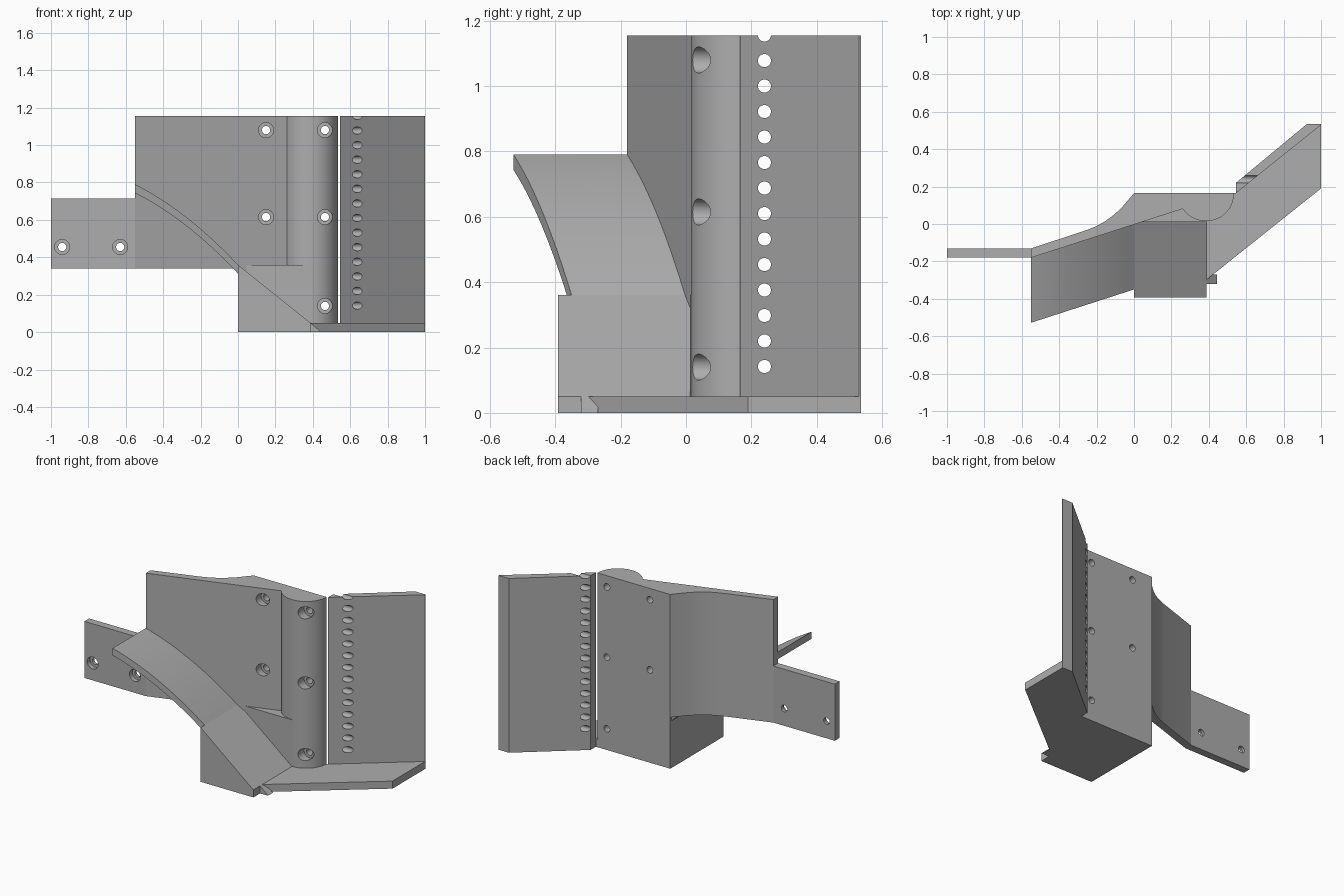
import bpy, bmesh, math
from mathutils import Matrix

cube = bpy.data.objects.get("Cube")
if cube:
    bpy.data.objects.remove(cube, do_unlink=True)

grey = bpy.data.materials.new("plain grey")
grey.use_nodes = True
GREY = (0.42, 0.42, 0.42, 1)
grey.diffuse_color = GREY
grey.node_tree.nodes["Principled BSDF"].inputs["Base Color"].default_value = GREY
TOP = 1.155
FLOOR = 0.05


def finish(name, bm):
    bmesh.ops.recalc_face_normals(bm, faces=bm.faces[:])
    mesh = bpy.data.meshes.new(name)
    bm.to_mesh(mesh)
    bm.free()
    mesh.materials.append(grey)
    ob = bpy.data.objects.new(name, mesh)
    bpy.context.collection.objects.link(ob)
    return ob


def prism(name, outline, lo, hi, axis="z"):
    """Extrude an outline along z (x, y points) or along y (x, z points)."""
    bm = bmesh.new()
    put = (lambda a, b, h: (a, b, h)) if axis == "z" else (lambda a, b, h: (a, h, b))
    face = bm.faces.new([bm.verts.new(put(a, b, lo)) for a, b in outline])
    new = bmesh.ops.extrude_face_region(bm, geom=[face])["geom"]
    move = (0, 0, hi - lo) if axis == "z" else (0, hi - lo, 0)
    bmesh.ops.translate(bm, vec=move, verts=[v for v in new if isinstance(v, bmesh.types.BMVert)])
    return finish(name, bm)


def rect(x0, x1, a0, a1):
    return [(x0, a0), (x1, a0), (x1, a1), (x0, a1)]


def rod(centre, radius, length, axis):
    bm = bmesh.new()
    turn = Matrix.Rotation(math.pi / 2, 4, "X" if axis == "y" else "Y")
    bmesh.ops.create_cone(bm, cap_ends=True, segments=32, radius1=radius, radius2=radius,
                          depth=length, matrix=Matrix.Translation(centre) @ turn)
    return finish("cutter", bm)


def activate(ob):
    bpy.ops.object.select_all(action="DESELECT")
    ob.select_set(True)
    bpy.context.view_layer.objects.active = ob


def cut(ob, cutters):
    for cutter in cutters:
        mod = ob.modifiers.new("cut", "BOOLEAN")
        mod.operation, mod.solver, mod.object = "DIFFERENCE", "EXACT", cutter
        activate(ob)
        bpy.ops.object.modifier_apply(modifier=mod.name)
        bpy.data.objects.remove(cutter, do_unlink=True)


def smooth(ob):
    activate(ob)
    bpy.ops.object.shade_smooth_by_angle(angle=math.radians(25))


def screw_holes(ob, spots, seat_y):
    """Through holes along y, each with a wider seat open to the front."""
    for x, z in spots:
        cut(ob, [rod((x, 0, z), 0.022, 2, "y"), rod((x, seat_y - 0.5, z), 0.04, 1, "y")])


def wall_y(x):
    return 0.323 * x


# Main wall with a rounded column at its right and a swept back
arc = [(0.385 + 0.15 * math.cos(t), 0.165 + 0.15 * math.sin(t))
       for t in [math.radians(214 + i * 146 / 24) for i in range(25)]]
swept = [(-0.07, 0.083), (-0.11, 0.047), (-0.155, 0.014), (-0.2, -0.011), (-0.26, -0.035)]
wall = prism("main_wall", [(-0.55, -0.18)] + arc + [(0, 0.165)] + swept + [(-0.55, -0.13)], 0, TOP)
cut(wall, [prism("cutter", rect(-0.7, 0, -0.5, 0.5), -0.1, 0.34)])
screw_holes(wall, [(x, z) for x in (0.15, 0.465) for z in (0.615, 1.08)] + [(0.465, 0.14)], 0.085)
smooth(wall)

# Mounting strap
strap = prism("mounting_strap", rect(-1, -0.55, -0.18, -0.13), 0.34, 0.715)
screw_holes(strap, [(-0.94, 0.455), (-0.63, 0.455)], -0.15)
smooth(strap)

# Angled flap with a column of cross-drilled holes
flap = prism("angled_flap", [(0.545, 0.165), (1, 0.53), (1, 0.535), (0.925, 0.535), (0.545, 0.22)], 0, TOP)
cut(flap, [rod((0.6, 0.24, 0.142 + i * 0.078), 0.02, 0.4, "x") for i in range(14)])
smooth(flap)

# Floor plate and the sloping block beside it
prism("floor_plate", [(0.385, -0.3), (1, 0.19), (1, 0.53), (0.545, 0.165), (0.385, 0.165)], 0, FLOOR)
prism("sloping_block", [(0, 0), (0.387, 0), (0.387, FLOOR), (0, 0.36)], -0.392, 0.15, "y")
prism("backing_block", rect(0, 0.387, 0, 0.36), 0.012, 0.15, "y")
prism("ramp_toe", [(0.38, 0), (0.445, 0), (0.387, FLOOR), (0.38, FLOOR)], -0.322, -0.27, "y")

# Curved ramp leaning on the wall
bm = bmesh.new()
STEPS = 20
rings = []
for i in range(STEPS + 1):
    t = i / STEPS
    x = -0.55 * (1 - t)
    z = 0.79 - 0.43 * t + 0.155 * t * (1 - t)
    back = wall_y(x) + 0.03 + 0.12 * t ** 5
    front = wall_y(x) - 0.35
    rings.append([bm.verts.new((x, y, h)) for y, h in
                  ((front, z - 0.047), (back, z - 0.047), (back, z), (front, z))])
for a, b in zip(rings, rings[1:]):
    for k in range(4):
        bm.faces.new((a[k], a[(k + 1) % 4], b[(k + 1) % 4], b[k]))
bm.faces.new(rings[0])
bm.faces.new(rings[-1])
smooth(finish("curved_ramp", bm))
